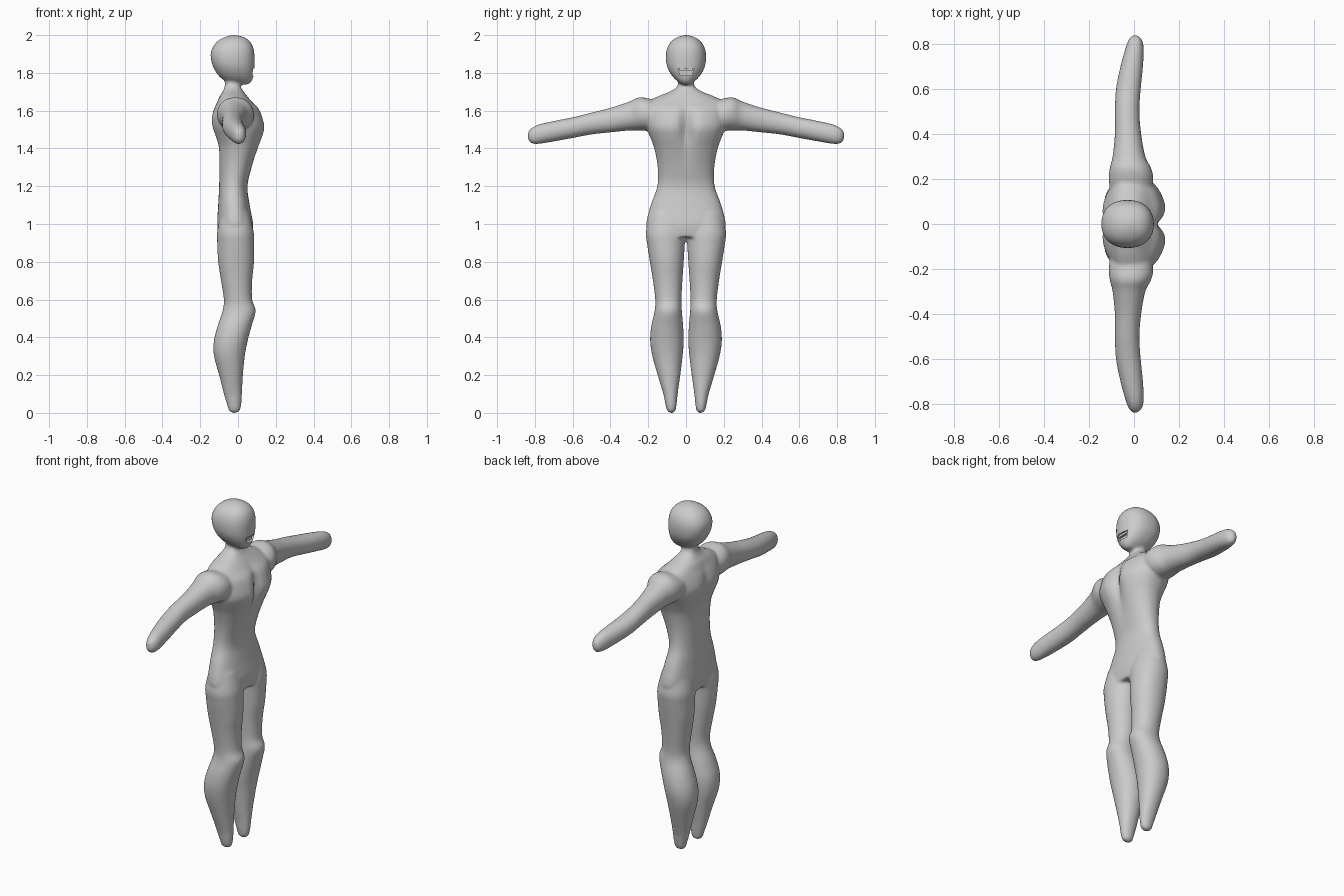
import bpy, bmesh, math

if "Cube" in bpy.data.objects:
    bpy.data.objects.remove(bpy.data.objects["Cube"])

skin = bpy.data.materials.new("plain_grey")
skin.diffuse_color = (0.6, 0.6, 0.6, 1)
skin.use_nodes = True
skin.node_tree.nodes["Principled BSDF"].inputs["Base Color"].default_value = skin.diffuse_color


def smooth_rows(rows, steps=4):
    """Catmull-Rom curve through the section rows."""
    out = []
    for i in range(len(rows) - 1):
        p0, p1 = rows[max(i - 1, 0)], rows[i]
        p2, p3 = rows[i + 1], rows[min(i + 2, len(rows) - 1)]
        for s in range(steps):
            t = s / steps
            out.append([0.5 * (2 * b + (c - a) * t + (2 * a - 5 * b + 4 * c - d) * t * t
                               + (3 * b - a - 3 * c + d) * t ** 3)
                        for a, b, c, d in zip(p0, p1, p2, p3)])
    out.append(list(rows[-1]))
    return out


def loft(bm, rows, place, power=2.0, sides=40):
    """Rows are (along, x_min, x_max, side_min, side_max, groove)."""
    rings = []
    for t, x0, x1, a0, a1, groove in smooth_rows(rows):
        ring = []
        for k in range(sides):
            ang = 2 * math.pi * k / sides
            c, s = math.cos(ang), math.sin(ang)
            u = math.copysign(abs(c) ** (2 / power), c)
            v = math.copysign(abs(s) ** (2 / power), s)
            x = (x0 + x1) / 2 + (x1 - x0) / 2 * u
            a = (a0 + a1) / 2 + (a1 - a0) / 2 * v
            dip = groove * math.exp(-(a / 0.035) ** 2)
            x -= dip if c > 0 else -0.5 * dip
            ring.append(bm.verts.new(place(t, x, a)))
        rings.append(ring)
    for r, q in zip(rings, rings[1:]):
        for k in range(sides):
            n = (k + 1) % sides
            bm.faces.new((r[k], r[n], q[n], q[k]))
    bm.faces.new(rings[0])
    bm.faces.new(rings[-1])


# Sections: z, back, front, half width, centre groove
torso = [(0.93, -.10, .075, .19, .0), (1.0, -.11, .08, .21, 0), (1.1, -.105, .062, .187, 0),
         (1.2, -.10, .05, .152, 0), (1.3, -.10, .075, .150, .004), (1.4, -.105, .11, .168, .016),
         (1.46, -.122, .134, .19, .035), (1.51, -.14, .147, .21, .045),
         (1.56, -.145, .137, .217, .035), (1.61, -.13, .115, .217, .018),
         (1.645, -.112, .078, .205, .006), (1.675, -.098, .05, .15, 0),
         (1.70, -.082, .03, .088, 0), (1.73, -.07, .014, .045, 0), (1.78, -.07, .012, .04, 0)]
head = [(1.738, .0, .05, .018), (1.75, -.05, .068, .038), (1.775, -.093, .08, .066),
        (1.81, -.12, .086, .09), (1.85, -.138, .088, .104), (1.9, -.145, .087, .106),
        (1.94, -.131, .079, .096), (1.97, -.105, .06, .075), (1.99, -.07, .03, .044),
        (2.0, -.03, -.01, .01)]
# Sections: z, back, front, inner side, outer side
leg = [(0.0, -.03, -.01, .07, .085), (.012, -.048, .01, .056, .1), (.05, -.06, .018, .049, .11),
       (.1, -.075, .021, .044, .12), (.2, -.10, .026, .03, .15), (.3, -.127, .036, .018, .178),
       (.38, -.128, .051, .012, .19), (.46, -.108, .072, .015, .184), (.54, -.082, .094, .022, .166),
       (.6, -.075, .075, .024, .163), (.7, -.09, .075, .019, .175), (.8, -.105, .085, .012, .191),
       (.9, -.11, .086, .006, .207), (.96, -.11, .083, .002, .212), (1.06, -.09, .06, .01, .19)]
# Sections: y, back, front, underside, top
arm = [(.1, -.10, .07, 1.51, 1.64), (.2, -.112, .085, 1.495, 1.665), (.25, -.107, .075, 1.495, 1.67),
       (.3, -.095, .05, 1.495, 1.648), (.4, -.085, .032, 1.485, 1.615), (.5, -.085, .024, 1.474, 1.59),
       (.6, -.08, .03, 1.455, 1.565), (.7, -.06, .04, 1.437, 1.545), (.78, -.038, .043, 1.424, 1.527),
       (.82, -.022, .034, 1.428, 1.507), (.838, -.005, .012, 1.45, 1.485)]

bm = bmesh.new()
upright = lambda t, x, a: (x, a, t)
loft(bm, [(z, b, f, -w, w, g) for z, b, f, w, g in torso], upright, 2.25)
loft(bm, [(z, b, f, -w, w, 0) for z, b, f, w in head], upright, 2.25)
for side in (1, -1):
    loft(bm, [r + (0,) for r in leg], lambda t, x, a: (x, side * a, t), 2.1)
    loft(bm, [r + (0,) for r in arm], lambda t, x, a: (x, side * t, a), 2.1)
bmesh.ops.recalc_face_normals(bm, faces=bm.faces)
mesh = bpy.data.meshes.new("body")
bm.to_mesh(mesh)
bm.free()
mesh.materials.append(skin)
body = bpy.data.objects.new("body", mesh)
bpy.context.collection.objects.link(body)

# Mouth cutter: a tapered block, wider at the top
bm = bmesh.new()
bmesh.ops.create_cube(bm, size=1)
for v in bm.verts:
    half = .043 if v.co.z > 0 else .03
    v.co = (.09 + v.co.x * .05, half * (1 if v.co.y > 0 else -1), 1.804 + v.co.z * .038)
cut_mesh = bpy.data.meshes.new("mouth_cutter")
bm.to_mesh(cut_mesh)
bm.free()
cut_mesh.materials.append(skin)
cutter = bpy.data.objects.new("mouth_cutter", cut_mesh)
bpy.context.collection.objects.link(cutter)
cutter.hide_render = True
cutter.hide_viewport = True

# Fuse the limbs into one soft skin, then carve the mouth
remesh = body.modifiers.new("fuse", 'REMESH')
remesh.mode = 'VOXEL'
remesh.voxel_size = 0.008
remesh.use_smooth_shade = True
soften = body.modifiers.new("soften", 'SMOOTH')
soften.factor = 0.5
soften.iterations = 6
carve = body.modifiers.new("mouth", 'BOOLEAN')
carve.operation = 'DIFFERENCE'
carve.solver = 'EXACT'
carve.object = cutter

# Upper teeth strip inside the mouth
bpy.ops.mesh.primitive_cube_add(size=1, location=(.07, 0, 1.816))
teeth = bpy.context.object
teeth.name = "upper_teeth"
teeth.scale = (.016, .07, .012)
teeth.data.materials.append(skin)
